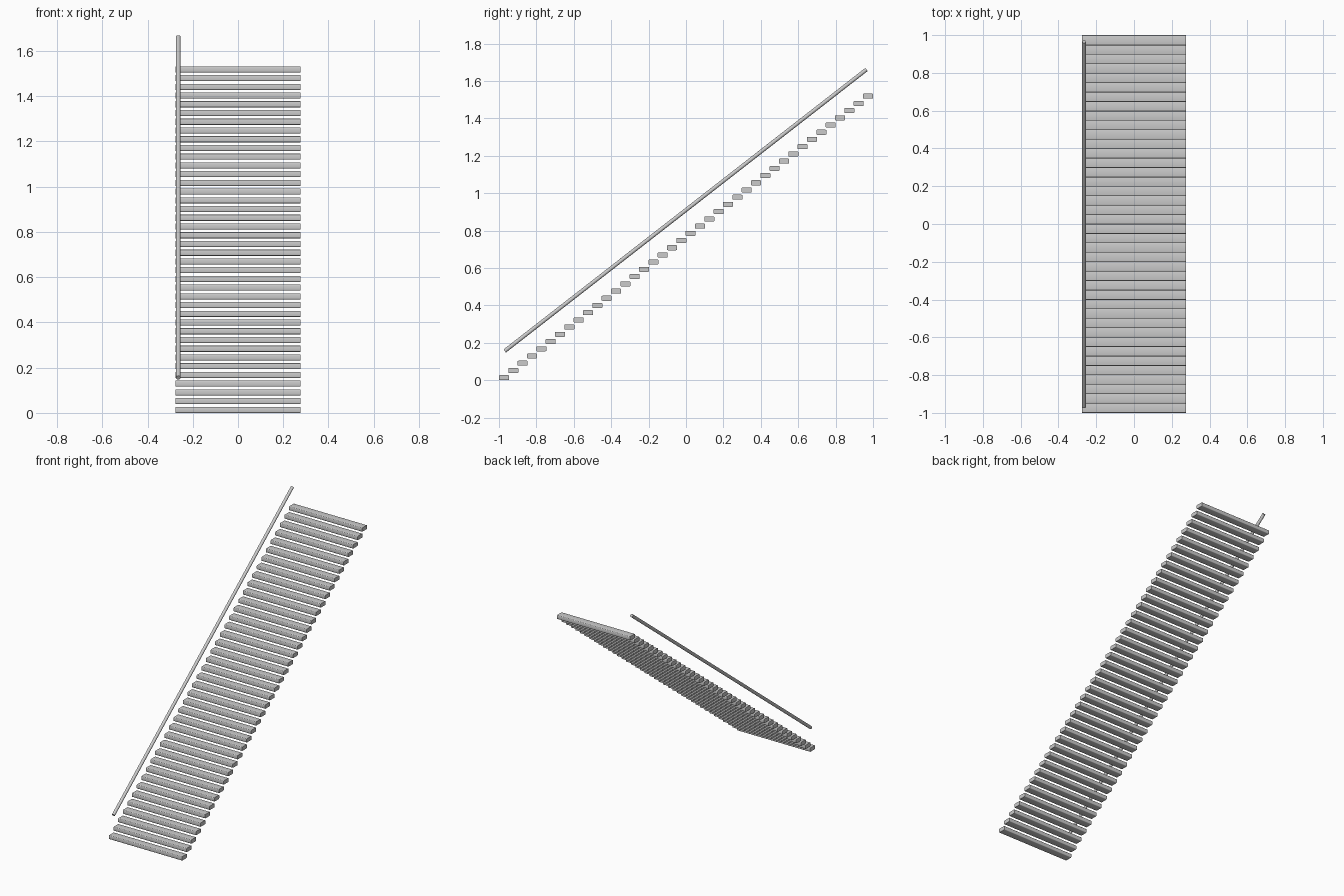
import bpy, bmesh, math
from mathutils import Vector

if "Cube" in bpy.data.objects:
    bpy.data.objects.remove(bpy.data.objects["Cube"])

STEPS = 40
DEPTH, HEIGHT, BEVEL = 0.054, 0.027, 0.005
X0, X1 = -0.276, 0.276
RISE = (1.532 - HEIGHT) / (STEPS - 1)
RUN = (2.0 - DEPTH) / (STEPS - 1)

grey = bpy.data.materials.new("light_grey")
grey.diffuse_color = (0.6, 0.6, 0.6, 1)
grey.use_nodes = True
grey.node_tree.nodes["Principled BSDF"].inputs["Base Color"].default_value = grey.diffuse_color


def add_object(name, bm):
    mesh = bpy.data.meshes.new(name)
    bmesh.ops.recalc_face_normals(bm, faces=bm.faces)
    bm.to_mesh(mesh)
    bm.free()
    mesh.materials.append(grey)
    obj = bpy.data.objects.new(name, mesh)
    bpy.context.collection.objects.link(obj)
    bpy.context.view_layer.objects.active = obj
    bpy.ops.object.select_all(action='DESELECT')
    obj.select_set(True)
    bpy.ops.object.shade_smooth_by_angle(angle=math.radians(35))
    return obj


def tread_profile():
    # rectangle with softly rounded corners, in the y-z plane
    pts = []
    hy, hz = DEPTH / 2 - BEVEL, HEIGHT / 2 - BEVEL
    for sy, sz, start in ((1, 1, 0), (-1, 1, 90), (-1, -1, 180), (1, -1, 270)):
        for k in range(4):
            a = math.radians(start + 30 * k)
            pts.append((sy * hy + BEVEL * math.cos(a), sz * hz + BEVEL * math.sin(a)))
    return pts


# floating treads climbing towards the back
for i in range(STEPS):
    y = -1 + DEPTH / 2 + i * RUN
    z = HEIGHT / 2 + i * RISE
    bm = bmesh.new()
    face = bm.faces.new([bm.verts.new((X0, y + py, z + pz)) for py, pz in tread_profile()])
    ext = bmesh.ops.extrude_face_region(bm, geom=[face], use_keep_orig=True)
    moved = [g for g in ext["geom"] if isinstance(g, bmesh.types.BMVert)]
    bmesh.ops.translate(bm, verts=moved, vec=(X1 - X0, 0, 0))
    add_object(f"tread_{i + 1:02d}", bm)

# round handrail along the left side
a, b = Vector((-0.264, -0.969, 0.156)), Vector((-0.264, 0.965, 1.661))
bm = bmesh.new()
bmesh.ops.create_cone(bm, cap_ends=True, segments=16, radius1=0.0105, radius2=0.0105,
                      depth=(b - a).length)
rail = add_object("handrail", bm)
rail.location = (a + b) / 2
rail.rotation_euler = (b - a).to_track_quat('Z', 'Y').to_euler()
